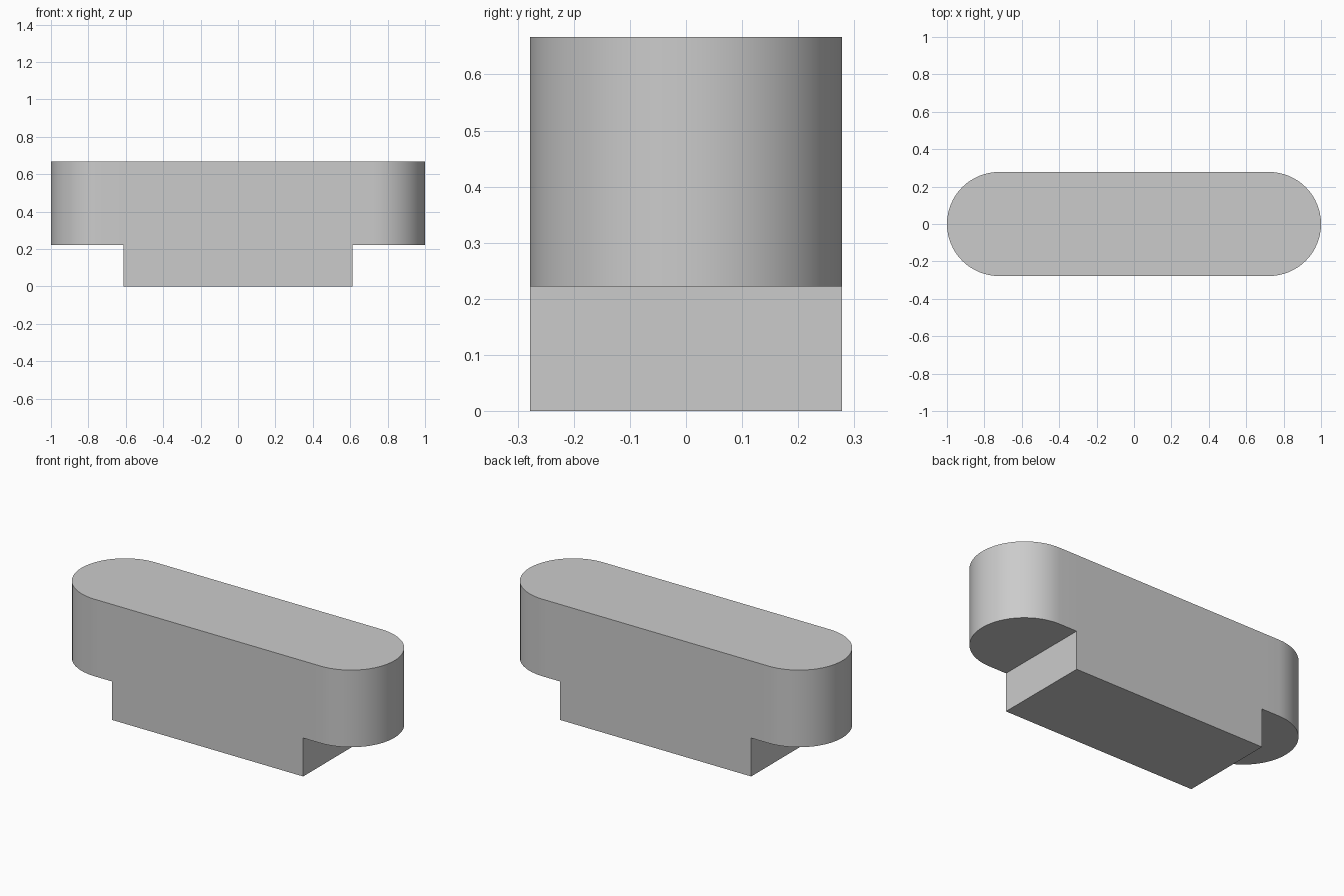
import bpy, bmesh
from math import sin, cos, pi, radians

if "Cube" in bpy.data.objects:
    bpy.data.objects.remove(bpy.data.objects["Cube"])

R = 0.278          # end radius and half depth
CX = 1.0 - R       # centre of each rounded end
FOOT = 0.611       # half width of the lower block
STEP, TOP = 0.222, 0.667
N = 32             # segments per rounded end


def end_arc(side):
    """Half circle plus the two points where the lower block begins."""
    arc = [(side * (CX + R * cos(a)), side * R * sin(a))
           for a in (-pi / 2 + pi * i / N for i in range(N + 1))]
    return [(side * FOOT, -side * R)] + arc + [(side * FOOT, side * R)]


bm = bmesh.new()
outline = end_arc(1) + end_arc(-1)
low = [bm.verts.new((x, y, STEP)) for x, y in outline]
high = [bm.verts.new((x, y, TOP)) for x, y in outline]
half = len(outline) // 2

# Rounded upper body: walls, top and the two overhang undersides
for i in range(len(outline)):
    j = (i + 1) % len(outline)
    bm.faces.new((low[i], low[j], high[j], high[i]))
bm.faces.new(high)
bm.faces.new(low[:half][::-1])
bm.faces.new(low[half:][::-1])

# Lower block continuing the flat sides down to the ground
rim = [low[0], low[half - 1], low[half], low[-1]]
base = [bm.verts.new((v.co.x, v.co.y, 0)) for v in rim]
for i in range(4):
    j = (i + 1) % 4
    bm.faces.new((base[i], base[j], rim[j], rim[i]))
bm.faces.new(base[::-1])

bmesh.ops.recalc_face_normals(bm, faces=bm.faces)
mesh = bpy.data.meshes.new("stepped_rounded_block")
bm.to_mesh(mesh)
bm.free()
block = bpy.data.objects.new("stepped_rounded_block", mesh)
bpy.context.collection.objects.link(block)

# Smooth rounded ends, crisp rims
bpy.context.view_layer.objects.active = block
block.select_set(True)
bpy.ops.object.shade_smooth_by_angle(angle=radians(30))
